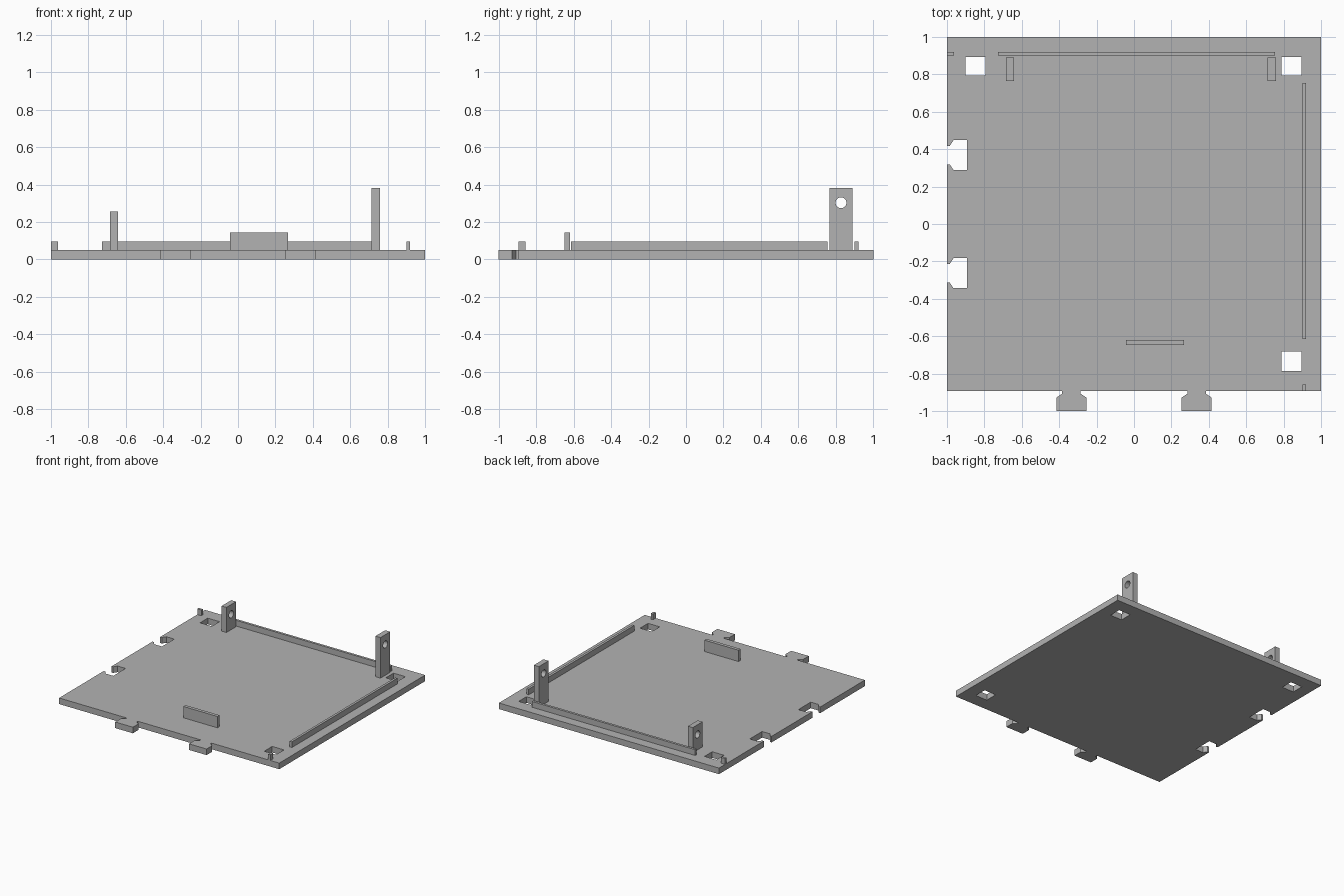
import bpy, bmesh
from math import cos, sin, tau, pi
from mathutils import Matrix

cube = bpy.data.objects.get("Cube")
if cube:
    bpy.data.objects.remove(cube, do_unlink=True)

grey = bpy.data.materials.new("plain grey")
grey.use_nodes = True
colour = (0.448, 0.448, 0.448, 1)
grey.diffuse_color = colour
grey.node_tree.nodes["Principled BSDF"].inputs["Base Color"].default_value = colour

BASE = 0.05


def plate(name, loops, thickness, matrix):
    """Extrude an outline, with any further loops as holes, into a solid plate."""
    curve = bpy.data.curves.new(name, "CURVE")
    curve.dimensions = "2D"
    curve.fill_mode = "BOTH"
    curve.extrude = thickness / 2
    for loop in loops:
        spline = curve.splines.new("POLY")
        spline.points.add(len(loop) - 1)
        for point, (u, v) in zip(spline.points, loop):
            point.co = (u, v, 0, 1)
        spline.use_cyclic_u = True
        spline.use_smooth = False
    temp = bpy.data.objects.new("temp", curve)
    bpy.context.collection.objects.link(temp)
    bpy.context.view_layer.update()
    mesh = bpy.data.meshes.new_from_object(
        temp.evaluated_get(bpy.context.evaluated_depsgraph_get()))
    bpy.data.objects.remove(temp, do_unlink=True)
    bm = bmesh.new()
    bm.from_mesh(mesh)
    bmesh.ops.remove_doubles(bm, verts=bm.verts, dist=0.0001)
    bmesh.ops.transform(bm, matrix=matrix, verts=bm.verts)
    bmesh.ops.recalc_face_normals(bm, faces=bm.faces)
    for face in bm.faces:
        face.smooth = False
    bm.to_mesh(mesh)
    bm.free()
    mesh.name = name
    mesh.materials.clear()
    mesh.materials.append(grey)
    obj = bpy.data.objects.new(name, mesh)
    bpy.context.collection.objects.link(obj)


def rect(u0, u1, v0, v1):
    return [(u0, v0), (u1, v0), (u1, v1), (u0, v1)]


def block(name, x0, x1, y0, y1, top):
    """Upright block standing on the base."""
    height = top - BASE
    plate(name, [rect(x0, x1, y0, y1)], height,
          Matrix.Translation((0, 0, BASE + height / 2)))


def post(name, x0, x1, top):
    """Upright bracket with a round hole through its sides."""
    y0, y1, segments, radius = 0.765, 0.89, 32, 0.029
    hole = [((y0 + y1) / 2 + radius * cos(tau * i / segments),
             top - 0.08 + radius * sin(tau * i / segments)) for i in range(segments)]
    turn = Matrix.Rotation(pi / 2, 4, "Z") @ Matrix.Rotation(pi / 2, 4, "X")
    plate(name, [rect(y0, y1, BASE, top), hole], x1 - x0,
          Matrix.Translation(((x0 + x1) / 2, 0, 0)) @ turn)


# Half profile of an interlocking key: (half width, depth from the edge)
KEY = [(0.05, 0), (0.05, 0.015), (0.08, 0.035), (0.08, 0.107)]


def key(centre):
    left = [(centre - w, d) for w, d in KEY]
    right = [(centre + w, d) for w, d in reversed(KEY)]
    return left + right


# Base with two tabs on the front edge, two sockets on the right edge
FRONT = -0.893
outline = [(-1, FRONT)]
for c in (-0.335, 0.335):
    outline += [(u, FRONT - d) for u, d in key(c)]
outline += [(1, FRONT), (1, 1), (-1, 1)]
for c in (0.368, -0.263):
    outline += [(-1 + d, v) for v, d in reversed(key(c))]
holes = [rect(-0.9, -0.793, 0.793, 0.893),
         rect(0.788, 0.895, 0.793, 0.893),
         rect(0.788, 0.895, -0.785, -0.682)]
plate("base", [outline] + holes, BASE, Matrix.Translation((0, 0, BASE / 2)))

# Low rails and their short end pieces
block("back_rail", -0.727, 0.755, 0.9, 0.92, 0.097)
block("back_rail_end", -1, -0.963, 0.9, 0.92, 0.097)
block("left_rail", 0.9, 0.92, -0.615, 0.755, 0.097)
block("left_rail_end", 0.9, 0.92, FRONT, -0.857, 0.097)
block("front_stop", -0.043, 0.267, -0.648, -0.62, 0.143)

# Brackets
post("left_bracket", 0.713, 0.759, 0.383)
post("right_bracket", -0.685, -0.641, 0.256)
